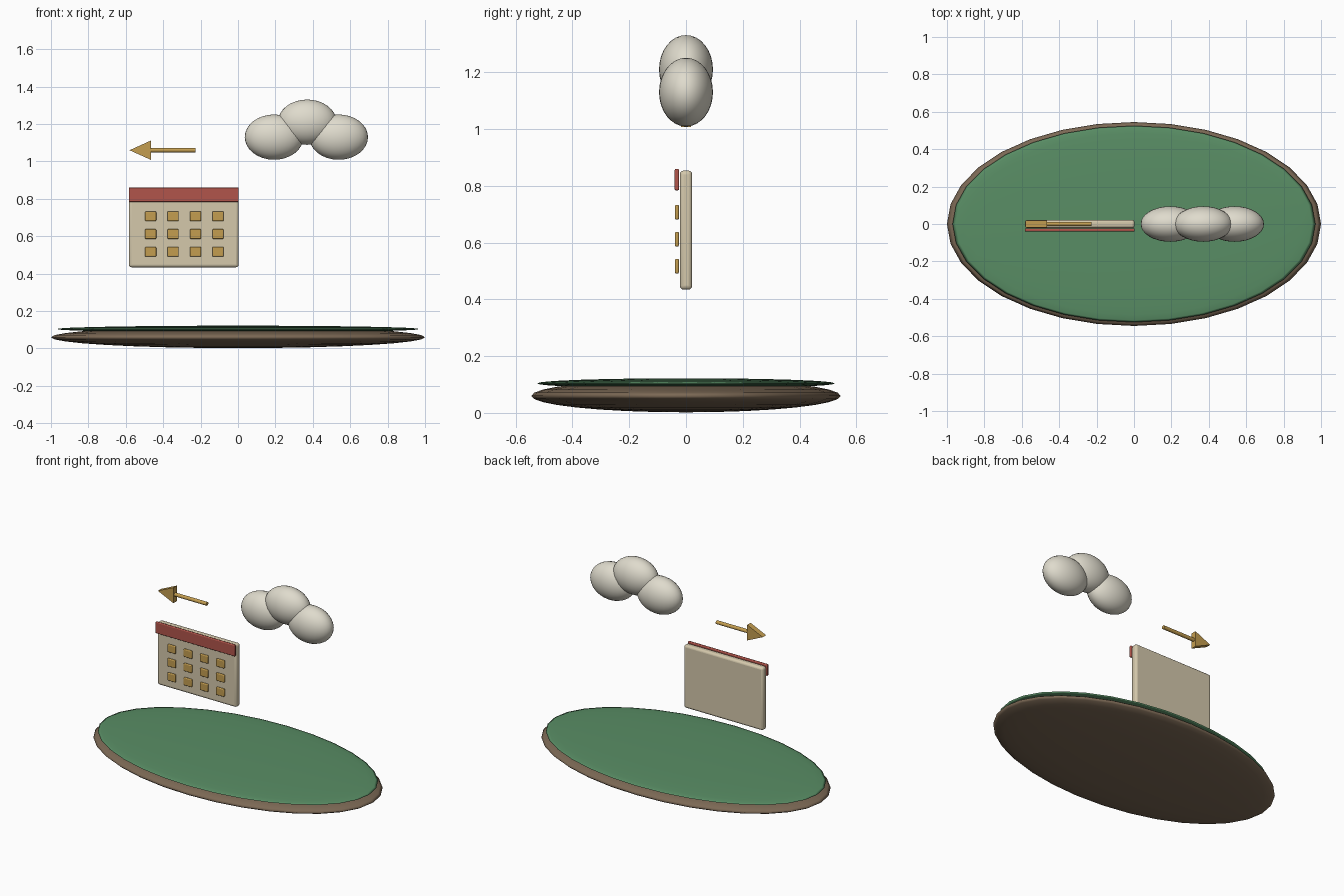
import bpy, math

if "Cube" in bpy.data.objects:
    bpy.data.objects.remove(bpy.data.objects["Cube"])


def mat(name, rgb):
    m = bpy.data.materials.new(name)
    m.diffuse_color = (*rgb, 1)
    m.use_nodes = True
    m.node_tree.nodes["Principled BSDF"].inputs["Base Color"].default_value = m.diffuse_color
    return m


BROWN = mat("earth", (0.20, 0.14, 0.09))
GREEN = mat("grass", (0.10, 0.27, 0.13))
CREAM = mat("paper", (0.66, 0.58, 0.41))
RED = mat("header_red", (0.44, 0.09, 0.07))
GOLD = mat("gold", (0.55, 0.34, 0.08))
WHITE = mat("cloud_white", (0.74, 0.71, 0.61))


def finish(ob, name, m):
    ob.name = name
    ob.data.materials.append(m)
    return ob


def ellipsoid(name, loc, radii, m):
    bpy.ops.mesh.primitive_uv_sphere_add(segments=32, ring_count=16, location=loc)
    ob = bpy.context.object
    ob.scale = radii
    bpy.ops.object.transform_apply(location=False, rotation=False, scale=True)
    bpy.ops.object.shade_smooth()
    return finish(ob, name, m)


def box(name, loc, size, m, bevel):
    bpy.ops.mesh.primitive_cube_add(size=1, location=loc)
    ob = bpy.context.object
    ob.scale = size
    bpy.ops.object.transform_apply(location=False, rotation=False, scale=True)
    b = ob.modifiers.new("bevel", "BEVEL")
    b.width = bevel
    b.segments = 3
    bpy.ops.object.shade_smooth_by_angle()
    return finish(ob, name, m)


# Island base and grass layer
ellipsoid("island_base", (0, 0, 0.06), (1.0, 0.545, 0.058), BROWN)
ellipsoid("grass_top", (0, 0, 0.104), (0.97, 0.525, 0.018), GREEN)

# Calendar card with header strip and day tiles
box("calendar_page", (-0.29, 0, 0.644), (0.586, 0.044, 0.42), CREAM, 0.014)
box("calendar_header", (-0.29, -0.032, 0.822), (0.588, 0.016, 0.076), RED, 0.005)
for row in range(3):
    for col in range(4):
        box(f"day_tile_{row}_{col}",
            (-0.467 + 0.12 * col, -0.032, 0.707 - 0.095 * row),
            (0.06, 0.014, 0.052), GOLD, 0.005)

# Cloud puffs
for i, (x, z) in enumerate([(0.193, 1.13), (0.37, 1.21), (0.538, 1.13)]):
    ellipsoid(f"cloud_puff_{i}", (x, 0, z), (0.157, 0.095, 0.121), WHITE)

# Arrow shaft
bpy.ops.mesh.primitive_cylinder_add(vertices=16, radius=0.012, depth=0.25,
                                    location=(-0.353, 0, 1.06),
                                    rotation=(0, math.pi / 2, 0))
bpy.ops.object.shade_smooth_by_angle()
finish(bpy.context.object, "arrow_shaft", GOLD)

# Arrow head: flat triangular prism
outline = [(-0.58, 1.06), (-0.465, 1.008), (-0.465, 1.112)]
verts = [(x, y, z) for y in (-0.018, 0.018) for x, z in outline]
faces = [(0, 1, 2), (5, 4, 3), (0, 3, 4, 1), (1, 4, 5, 2), (2, 5, 3, 0)]
mesh = bpy.data.meshes.new("arrow_head")
mesh.from_pydata(verts, [], faces)
head = bpy.data.objects.new("arrow_head", mesh)
bpy.context.collection.objects.link(head)
finish(head, "arrow_head", GOLD)
